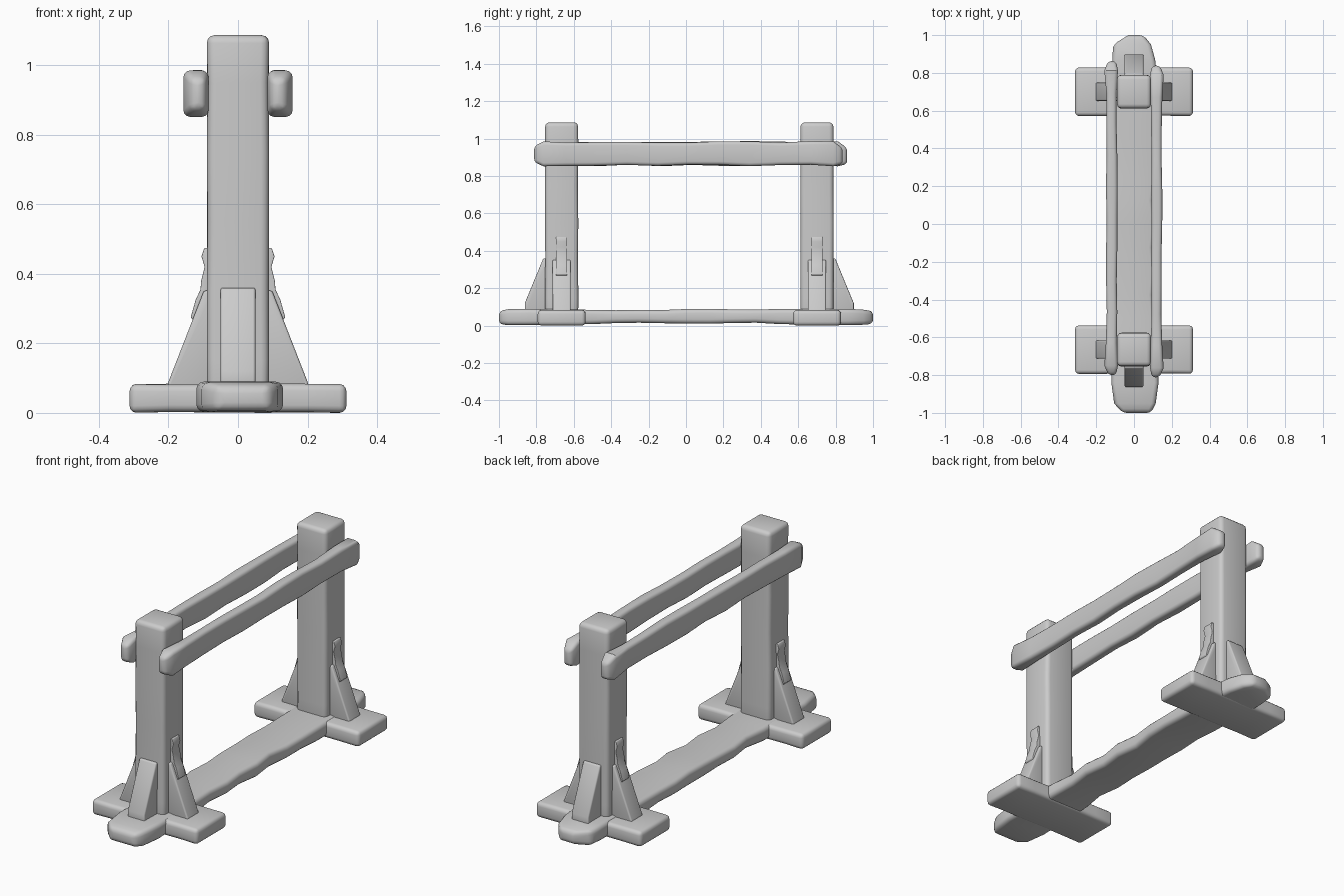
import bpy, bmesh, math, random

if "Cube" in bpy.data.objects:
    bpy.data.objects.remove(bpy.data.objects["Cube"])

random.seed(4)
WEAR = random.uniform


def finish(name, bm, bevel):
    bmesh.ops.recalc_face_normals(bm, faces=bm.faces)
    me = bpy.data.meshes.new(name)
    bm.to_mesh(me)
    bm.free()
    ob = bpy.data.objects.new(name, me)
    bpy.context.collection.objects.link(ob)
    mod = ob.modifiers.new("rounded_edges", 'BEVEL')
    mod.width = bevel
    mod.segments = 3
    mod.limit_method = 'ANGLE'
    mod.angle_limit = math.radians(40)
    bpy.ops.object.select_all(action='DESELECT')
    bpy.context.view_layer.objects.active = ob
    ob.select_set(True)
    bpy.ops.object.modifier_apply(modifier=mod.name)
    bpy.ops.object.shade_smooth_by_angle(angle=math.radians(35))
    return ob


def loft(name, axis, stations, bevel):
    """Four-sided timber: stations are (position, u0, u1, v0, v1) along an axis."""
    bm = bmesh.new()
    rings = []
    for p, u0, u1, v0, v1 in stations:
        ring = []
        for u, v in ((u0, v0), (u1, v0), (u1, v1), (u0, v1)):
            co = {'x': (p, u, v), 'y': (u, p, v), 'z': (u, v, p)}[axis]
            ring.append(bm.verts.new(co))
        rings.append(ring)
    for a, b in zip(rings, rings[1:]):
        for i in range(4):
            j = (i + 1) % 4
            bm.faces.new((a[i], a[j], b[j], b[i]))
    bm.faces.new(rings[0])
    bm.faces.new(rings[-1])
    return finish(name, bm, bevel)


def prism(name, profile, half, cy, angle, bevel):
    """Profile in (outward, z), extruded sideways, turned about a post centre."""
    bm = bmesh.new()
    sides = [[bm.verts.new((r, s * half, z)) for r, z in profile] for s in (-1, 1)]
    n = len(profile)
    for i in range(n):
        j = (i + 1) % n
        bm.faces.new((sides[0][i], sides[0][j], sides[1][j], sides[1][i]))
    bm.faces.new(sides[0])
    bm.faces.new(sides[1])
    ob = finish(name, bm, bevel)
    ob.location.y = cy
    ob.rotation_euler.z = angle


def worn(a, b, n, u0, u1, v0, v1, du, dv):
    """Evenly spaced stations with slight hand-cut wear."""
    out = []
    for i in range(n):
        p = a + (b - a) * i / (n - 1)
        out.append((p, u0 + WEAR(0, du), u1 - WEAR(0, du),
                    v0 + WEAR(0, dv), v1 - WEAR(0, dv)))
    return out


brace = [(0.07, 0.07), (0.205, 0.07), (0.2, 0.09), (0.098, 0.352), (0.07, 0.352)]
end_brace = [(0.07, 0.07), (0.197, 0.07), (0.197, 0.12), (0.098, 0.36), (0.07, 0.36)]
strap = [(0.08, 0.475), (0.097, 0.475), (0.105, 0.45), (0.096, 0.42), (0.106, 0.38),
         (0.108, 0.355), (0.122, 0.325), (0.136, 0.275), (0.128, 0.265), (0.10, 0.29),
         (0.08, 0.36)]

for end, cy, out in (("front", -0.665, -math.pi / 2), ("back", 0.70, math.pi / 2)):
    # upright post
    loft(end + "_post", 'z',
         [(0.01, -0.088, 0.088, cy - 0.088, cy + 0.088)]
         + worn(0.15, 0.95, 5, -0.09, 0.09, cy - 0.09, cy + 0.09, 0.003, 0.003)
         + [(1.087, -0.09, 0.09, cy - 0.088, cy + 0.088)], 0.023)
    # cross foot
    loft(end + "_foot", 'x',
         [(-0.312, cy - 0.128, cy + 0.128, 0.0, 0.083)]
         + worn(-0.2, 0.2, 4, cy - 0.13, cy + 0.13, 0.0, 0.085, 0.004, 0.004)
         + [(0.312, cy - 0.128, cy + 0.128, 0.0, 0.083)], 0.02)
    # angled braces and metal straps
    prism(end + "_outer_brace", end_brace, 0.05, cy, out, 0.007)
    for side, ang in (("right", 0), ("left", math.pi)):
        prism(f"{end}_{side}_brace", brace, 0.048, cy, ang, 0.007)
        prism(f"{end}_{side}_strap", strap, 0.03, cy, ang, 0.003)

# long ground beam with chopped ends
loft("ground_beam", 'y',
     [(-1.0, -0.06, 0.09, 0.008, 0.078), (-0.95, -0.105, 0.115, 0.003, 0.088),
      (-0.84, -0.12, 0.13, 0.003, 0.09)]
     + worn(-0.5, 0.5, 9, -0.118, 0.122, 0.008, 0.09, 0.022, 0.008)
     + [(0.8, -0.115, 0.12, 0.003, 0.09), (0.87, -0.115, 0.112, 0.003, 0.09),
        (0.95, -0.11, 0.09, 0.005, 0.085), (1.0, -0.03, 0.05, 0.01, 0.078)], 0.022)

# paired top rails, slightly flared at the ends
for side, s, y0, y1 in (("left", -1, -0.80, 0.862), ("right", 1, -0.812, 0.838)):
    st = [(y0, 0.095, 0.135, 0.875, 0.96), (y0 + 0.05, 0.085, 0.157, 0.852, 0.985)]
    st += worn(y0 + 0.17, y1 - 0.17, 9, 0.087, 0.15, 0.852, 0.987, 0.006, 0.009)
    st += [(y1 - 0.05, 0.085, 0.157, 0.852, 0.985), (y1, 0.095, 0.138, 0.865, 0.95)]
    loft(side + "_rail", 'y', [(p, s * a, s * b, c, d) for p, a, b, c, d in st], 0.018)
